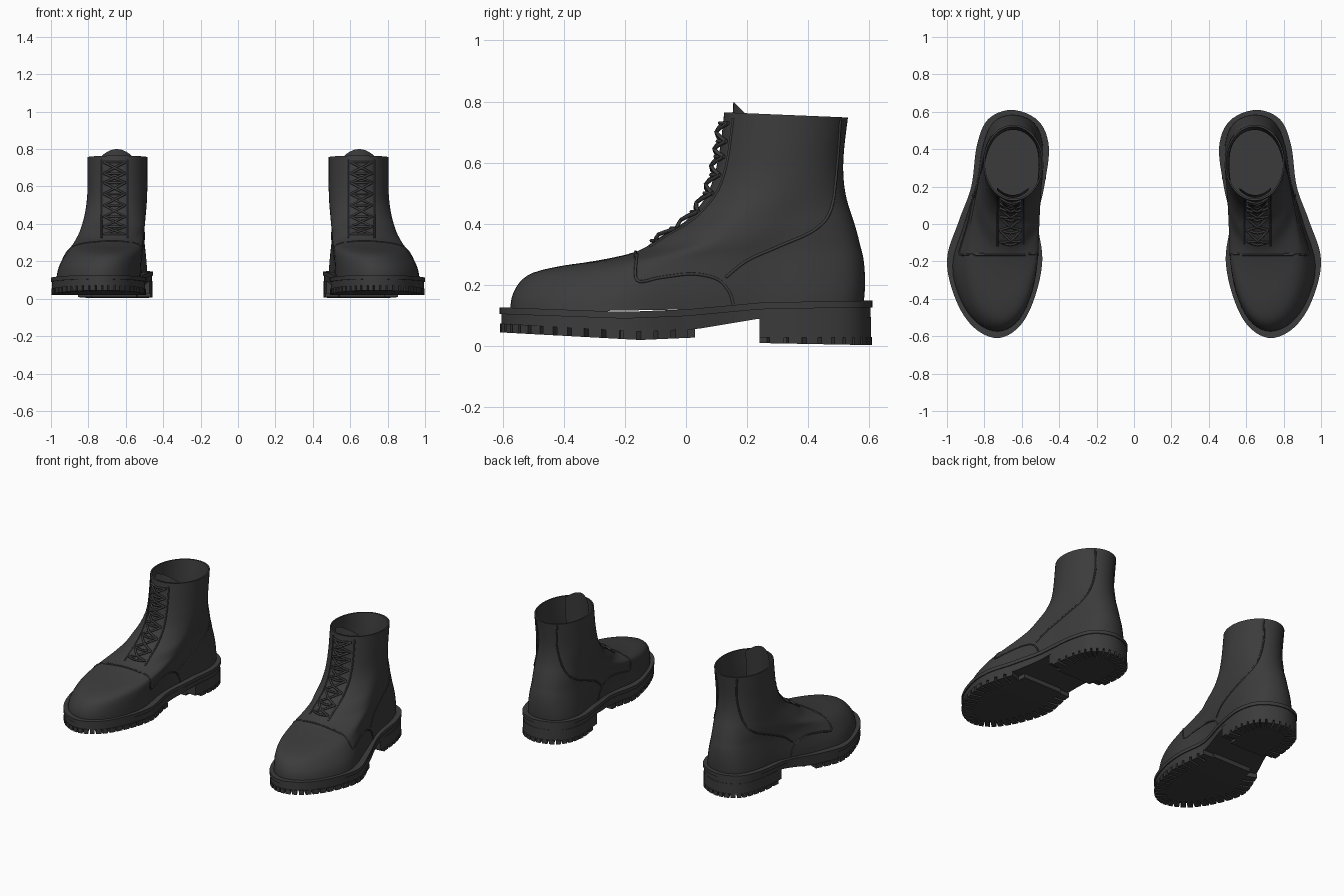
import bpy, bmesh, math
from mathutils import Vector, Matrix
from mathutils.bvhtree import BVHTree

cube = bpy.data.objects.get("Cube")
if cube:
    bpy.data.objects.remove(cube)

leather = bpy.data.materials.new("black_leather")
leather.use_nodes = True
leather.diffuse_color = (0.045, 0.045, 0.045, 1)
leather.node_tree.nodes["Principled BSDF"].inputs["Base Color"].default_value = leather.diffuse_color
SIDES = (("left", 1), ("right", -1))


def add(name, bm, angle=35):
    """Make one mesh for each boot, the second one mirrored."""
    for side, sx in SIDES:
        copy = bm.copy()
        if sx < 0:
            bmesh.ops.transform(copy, matrix=Matrix.Diagonal((-1, 1, 1, 1)), verts=copy.verts)
            bmesh.ops.reverse_faces(copy, faces=copy.faces)
        mesh = bpy.data.meshes.new(f"{side}_{name}")
        copy.to_mesh(mesh)
        copy.free()
        mesh.materials.append(leather)
        mesh.shade_smooth()
        mesh.set_sharp_from_angle(angle=math.radians(angle))
        bpy.context.collection.objects.link(bpy.data.objects.new(mesh.name, mesh))


def tubes(name, paths, radius):
    for side, sx in SIDES:
        curve = bpy.data.curves.new(f"{side}_{name}", "CURVE")
        curve.dimensions = "3D"
        curve.bevel_depth, curve.bevel_resolution = radius, 1
        curve.use_fill_caps = True
        for path in paths:
            spline = curve.splines.new("POLY")
            spline.points.add(len(path) - 1)
            for point, p in zip(spline.points, path):
                point.co = (sx * p.x, p.y, p.z, 1)
        curve.materials.append(leather)
        bpy.context.collection.objects.link(bpy.data.objects.new(curve.name, curve))


def catmull(points, steps, closed=False):
    pts = [Vector(p) for p in points]
    n, out = len(pts), []
    pick = (lambda i: pts[i % n]) if closed else (lambda i: pts[max(0, min(n - 1, i))])
    for i in range(n if closed else n - 1):
        a, b, c, d = (pick(i + k) for k in (-1, 0, 1, 2))
        for s in range(steps):
            t = s / steps
            out.append(0.5 * (2 * b + (c - a) * t + (2 * a - 5 * b + 4 * c - d) * t * t
                              + (3 * b - a - 3 * c + d) * t ** 3))
    return out if closed else out + [pts[-1]]


def ramp(*keys):
    def value(y):
        for (y0, z0), (y1, z1) in zip(keys, keys[1:]):
            if y <= y1:
                return z0 + (z1 - z0) * max(0, (y - y0) / (y1 - y0))
        return keys[-1][1]
    return value


# Sole outline, from the toe round the outer side to the heel and back
OUTLINE = [(.73, -.61), (.86, -.55), (.955, -.4), (1, -.19), (.935, .02), (.87, .2), (.84, .42), (.78, .56),
           (.65, .61), (.51, .55), (.455, .41), (.48, .2), (.515, .02), (.49, -.19), (.53, -.39), (.61, -.545)]


def outline(steps, inset=0):
    loop = catmull(OUTLINE, steps, True)
    n = len(loop)
    res = []
    for i, p in enumerate(loop):
        t = (loop[(i + 1) % n] - loop[i - 1]).normalized()
        res.append(p + Vector((-t.y, t.x)) * inset)
    return res


def slab(name, inset, low, high, y0=-1, y1=1):
    """Solid plate within the outline, between two height functions."""
    loop = outline(6, inset)
    n = len(loop)
    rows = [(loop[i].copy(), loop[-i % n].copy()) for i in range(n // 2 + 1)]
    rows = [r for r in rows if y0 < (r[0].y + r[1].y) / 2 < y1]
    for p in rows[0]:
        p.y = y0 if y0 > -1 else p.y
    for p in rows[-1]:
        p.y = y1 if y1 < 1 else p.y
    bm = bmesh.new()
    quads = [[bm.verts.new((p.x, p.y, f(p.y))) for p, f in ((a, low), (b, low), (b, high), (a, high))]
             for a, b in rows]
    for q, r in zip(quads, quads[1:]):
        for k in range(4):
            bm.faces.new((q[k], q[k - 1], r[k - 1], r[k]))
    bm.faces.new(quads[0])
    bm.faces.new(quads[-1][::-1])
    bmesh.ops.remove_doubles(bm, verts=bm.verts, dist=1e-5)
    bmesh.ops.recalc_face_normals(bm, faces=bm.faces)
    add(name, bm)


# Sole plates
FORE, HEEL = .03, .24
top = ramp((-.61, .127), (-.2, .112), (0, .12), (.25, .143), (.61, .149))
under = ramp((-.61, .045), (-.15, .02), (FORE, .028), (FORE + .01, .01), (HEEL, .01), (.61, .003))
mid = ramp((-.61, .072), (-.15, .047), (FORE, .055), (HEEL, .09), (.61, .09))
welt_low = lambda y: top(y) - .022
lug_top = lambda y: mid(y) + .002 if y < .1 else .03
slab("welt", 0, welt_low, top)
slab("midsole", .006, mid, lambda y: welt_low(y) + .001)
slab("heel_block", .004, lambda y: .028, lambda y: .095, y0=HEEL)
slab("forefoot_tread", .075, under, lug_top, y1=FORE)
slab("heel_tread", .075, under, lug_top, y0=HEEL)

# Tread lugs round the edge of the forefoot and heel
outer, inner = outline(15, .002), outline(15, .08)
bm = bmesh.new()
for i in range(0, len(outer), 4):
    ids = [(i + k) % len(outer) for k in range(4)]
    if not (all(outer[j].y < FORE + .01 for j in ids) or all(outer[j].y > HEEL - .01 for j in ids)):
        continue
    ring = [outer[j] for j in ids] + [inner[j] for j in reversed(ids)]
    low = [bm.verts.new((p.x, p.y, under(p.y))) for p in ring]
    high = [bm.verts.new((p.x, p.y, lug_top(p.y))) for p in ring]
    bm.faces.new(low[::-1])
    bm.faces.new(high)
    for k in range(len(ring)):
        bm.faces.new((low[k - 1], low[k], high[k], high[k - 1]))
bmesh.ops.recalc_face_normals(bm, faces=bm.faces)
add("tread_lugs", bm)

# Upper: tilted rings as front y, front z, back y, back z, blend from foot shape to shaft oval
RINGS = [(-.575, .11, .58, .13, 0), (-.57, .16, .585, .18, .06), (-.545, .208, .585, .24, .2),
         (-.5, .24, .58, .29, .34), (-.41, .262, .57, .33, .46), (-.29, .28, .56, .37, .56),
         (-.16, .31, .545, .42, .68), (-.08, .36, .53, .465, .79), (0, .41, .52, .51, .88),
         (.06, .48, .515, .56, .96), (.09, .55, .515, .61, 1), (.11, .64, .52, .67, 1), (.125, .765, .53, .748, 1)]
foot = outline(4, .03)
COUNT = len(foot)


def ring_points(ring, scale=1):
    yf, zf, yb, zb, blend = ring
    pts = []
    for i, p in enumerate(foot):
        a = math.tau * i / COUNT
        s = .5 - .5 * math.cos(a)
        x = p.x + (.645 + .16 * math.sin(a) - p.x) * blend
        pts.append(Vector((x, yf + (yb - yf) * s, zf + (zb - zf) * s)))
    centre = sum(pts, Vector()) / COUNT
    return [centre + (p - centre) * scale for p in pts]


fine = catmull(RINGS, 3)
loops = [ring_points(r) for r in fine] + [ring_points(r, .95) for r in reversed(fine[4:])]
bm = bmesh.new()
rows = [[bm.verts.new(p) for p in loop] for loop in loops]
for a, b in zip(rows, rows[1:]):
    for k in range(COUNT):
        bm.faces.new((a[k - 1], a[k], b[k], b[k - 1]))
# Insole closes the inside
for k in range(COUNT // 2):
    quad = (rows[-1][k], rows[-1][k + 1], rows[-1][-k - 1], rows[-1][-k % COUNT])
    bm.faces.new(list(dict.fromkeys(quad)))
bm.normal_update()
skin = BVHTree.FromBMesh(bm)
add("upper", bm, 50)


def cast(origin, direction, lift):
    direction = Vector(direction)
    hit = skin.ray_cast(Vector(origin), direction)[0]
    return hit and hit - direction * lift


def front_point(x, z, lift):
    return cast((x, -1, z), (0, 1, 0), lift)


# Seams of the side panels and heel counter, on both sides of the boot
PANEL = [(-.16, .3), (-.16, .215), (-.08, .225), (.02, .236), (.1, .22), (.14, .18), (.155, .135)]
COUNTER = [(.13, .225), (.2, .28), (.3, .325), (.42, .38), (.475, .45), (.495, .6), (.505, .74)]
seams = []
for path in (PANEL, COUNTER):
    for x, d in ((2, -1), (-1, 1)):
        hits = [cast((x, p.x, p.y), (d, 0, 0), 0) for p in catmull(path, 6)]
        seams.append([h for h in hits if h])
# Seam over the instep, and the edges of the lacing flaps
seams.append([cast((.58 + .015 * k, -.165, 2), (0, 0, -1), 0) for k in range(19)])
for x in (.59, .73):
    hits = [front_point(x, .325 + .02 * k, 0) for k in range(22)]
    seams.append([h for h in hits if h])
tubes("seams", seams, .005)

# Laces: a bar on every row and crosses between rows
ROWS = (.345, .385, .44, .5, .56, .62, .67, .73)
laces = []
for k, z in enumerate(ROWS):
    laces.append([front_point(.66 + .058 * s, z, .012 - .008 * abs(s)) for s in (-1, -.5, 0, .5, 1)])
    if k + 1 < len(ROWS):
        for d in (-1, 1):
            laces.append([front_point(.66 + d * .058 * s, z + (ROWS[k + 1] - z) * (s + 1) / 2,
                                      .02 - .014 * abs(s)) for s in (-1, -.5, 0, .5, 1)])
tubes("laces", [[p for p in lace if p] for lace in laces], .0065)

# Tongue, a curved sheet rising above the front of the shaft
bm = bmesh.new()
grid = []
for j in range(7):
    v = j / 6
    row = []
    for i in range(11):
        s = i / 5 - 1
        row.append(bm.verts.new((.648 + .085 * s, .14 + .04 * s * s + .015 * v, .55 + v * (.25 - .04 * s * s))))
    grid.append(row)
for a, b in zip(grid, grid[1:]):
    for i in range(10):
        bm.faces.new((a[i], a[i + 1], b[i + 1], b[i]))
bmesh.ops.solidify(bm, geom=bm.faces[:], thickness=.015)
bmesh.ops.recalc_face_normals(bm, faces=bm.faces)
add("tongue", bm)
